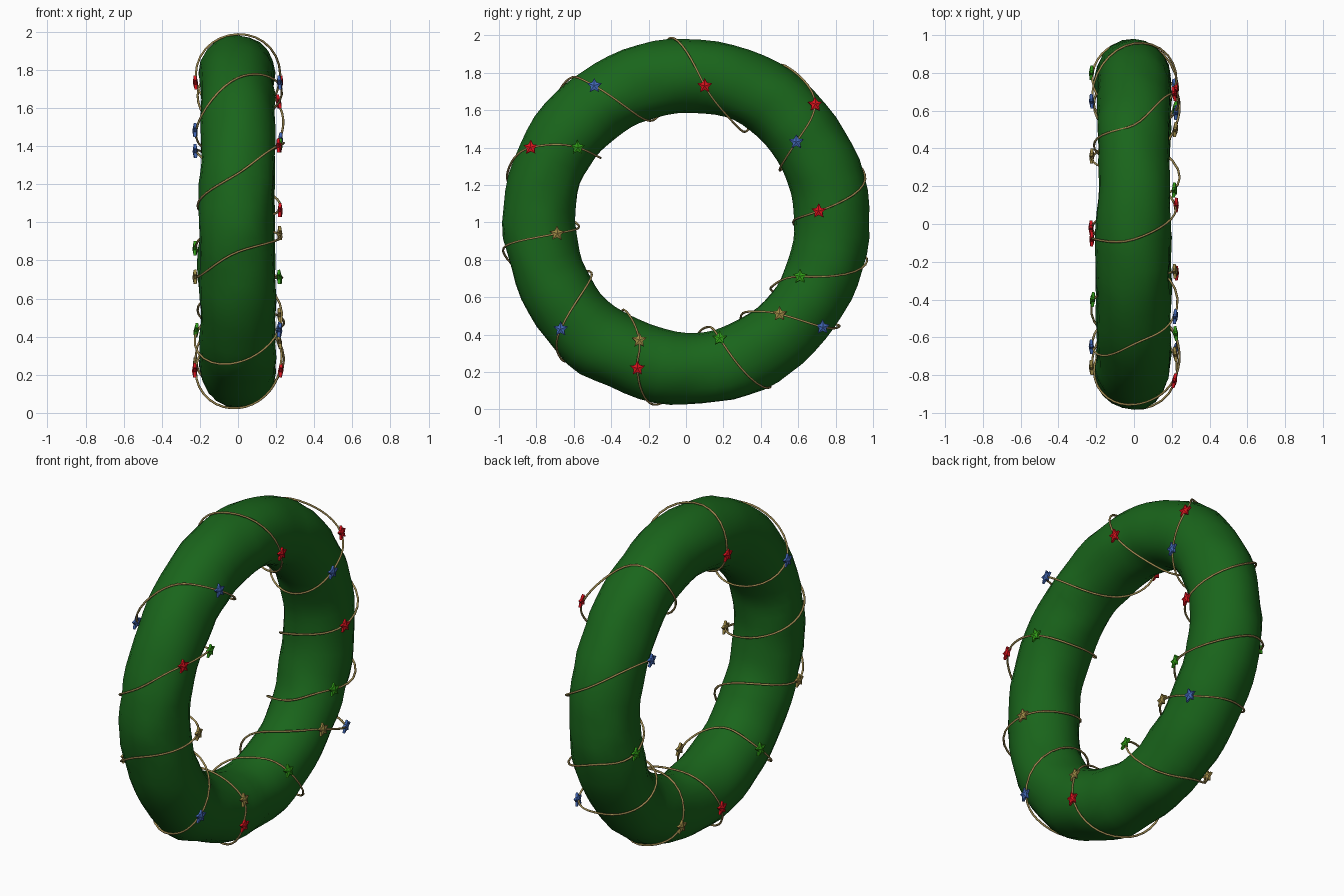
import bpy, bmesh, math
from mathutils import Vector, noise

if "Cube" in bpy.data.objects:
    bpy.data.objects.remove(bpy.data.objects["Cube"])

RING = 0.785      # radius of the ring centreline
CENTRE = 1.0      # height of the ring centre
WIRE_R = 0.212    # default distance of the wire from the tube centre


def material(name, rgb):
    m = bpy.data.materials.new(name)
    m.diffuse_color = (*rgb, 1)
    m.use_nodes = True
    m.node_tree.nodes["Principled BSDF"].inputs["Base Color"].default_value = m.diffuse_color
    return m


GREEN = material("leaf_green", (0.010, 0.130, 0.011))
WIRE = material("gold_wire", (0.34, 0.25, 0.08))
COLOURS = {
    "r": material("red", (0.70, 0.006, 0.012)),
    "b": material("blue", (0.055, 0.14, 0.48)),
    "g": material("bright_green", (0.03, 0.34, 0.008)),
    "o": material("gold", (0.34, 0.25, 0.06)),
}


def on_ring(theta, phi, r):
    rho = RING + r * math.cos(phi)
    return Vector((r * math.sin(phi), rho * math.cos(theta), CENTRE + rho * math.sin(theta)))


# Lumpy wreath body
bpy.ops.mesh.primitive_torus_add(major_segments=72, minor_segments=20, major_radius=RING,
                                 minor_radius=0.194, location=(0, 0, 0))
body = bpy.context.object
body.name = "wreath_body"
for v in body.data.vertices:
    p = Vector((v.co.z, v.co.x, v.co.y))
    core = Vector((0, p.y, p.z)).normalized() * RING
    n = (p - core).normalized()
    lump = 0.018 * noise.noise(p * 2.6) + 0.013 * noise.noise(p * 6 + Vector((5, 2, 9)))
    v.co = p + n * lump + Vector((0, 0, CENTRE))
body.data.materials.append(GREEN)
body.data.polygons.foreach_set("use_smooth", [True] * len(body.data.polygons))

# Windings: outer angle, stars on the +x side, inner angle, star on the -x side
windings = [
    (94.7, [("r", .10, 1.73)], 58, None),
    (58, [("r", .69, 1.63), ("b", .59, 1.43)], 29, ("b", .65, 1.37)),
    (15, [("r", .71, 1.06)], 0, ("g", .80, .86)),
    (-12, [("g", .61, .71)], -38, None),
    (-34, [("b", .73, .44), ("o", .50, .51)], -58, ("o", .36, .25)),
    (-63, [("g", .18, .38)], -80, ("r", -.02, .22)),
    (-100, [("r", -.26, .22), ("o", -.25, .37)], -125, ("g", -.40, .43)),
    (-132, [("b", -.67, .43)], -152, ("o", -.76, .71)),
    (-171, [("o", -.69, .94)], -178, None),
    (-195, [("r", -.83, 1.40), ("g", -.58, 1.40)], -217, ("b", -.65, 1.48)),
    (-230, [("b", -.49, 1.73)], -252, ("r", -.08, 1.73)),
]


def star_mesh():
    """Five-pointed star, thin, with a slightly raised middle, facing x."""
    bm = bmesh.new()
    rim = []
    for side in (-1, 1):
        ring = []
        for i in range(10):
            a = math.pi / 2 + i * math.pi / 5
            r = 0.041 if i % 2 == 0 else 0.021
            ring.append(bm.verts.new((side * 0.007, r * math.cos(a), r * math.sin(a))))
        tip = bm.verts.new((side * 0.014, 0, 0))
        for i in range(10):
            bm.faces.new((ring[i], ring[(i + 1) % 10], tip))
        rim.append(ring)
    for i in range(10):
        j = (i + 1) % 10
        bm.faces.new((rim[0][i], rim[0][j], rim[1][j], rim[1][i]))
    bmesh.ops.recalc_face_normals(bm, faces=bm.faces)
    me = bpy.data.meshes.new("star")
    bm.to_mesh(me)
    bm.free()
    me.materials.append(None)
    return me


STAR = star_mesh()
count = 0


def place_star(star, near, turn, side):
    """Adds a star and returns the wire control (theta, phi, r) through it."""
    global count
    colour, y, z = star
    count += 1
    theta = math.atan2(z - CENTRE, y)
    while theta - near > math.pi:
        theta -= 2 * math.pi
    while theta - near < -math.pi:
        theta += 2 * math.pi
    d = math.hypot(y, z - CENTRE) - RING
    x = 0.222 - abs(d) * 0.1
    ob = bpy.data.objects.new(f"star_{count}", STAR)
    ob.location = (side * (x + 0.006), y, z)
    # lean the star a little with the surface it rests on
    lean = Vector((side, 1.6 * d * math.cos(theta), 1.6 * d * math.sin(theta)))
    ob.rotation_euler = Vector((side, 0, 0)).rotation_difference(lean).to_euler()
    bpy.context.collection.objects.link(ob)
    ob.material_slots[0].link = "OBJECT"
    ob.material_slots[0].material = COLOURS[colour]
    phi = math.acos(d / math.hypot(d, x))
    if side < 0:
        phi = 2 * math.pi - phi
    return Vector((theta, turn + phi, math.hypot(d, x)))


# Stars and wire controls in ring coordinates
ctrl = []
for k, (outer, front, inner, back) in enumerate(windings):
    turn = 2 * math.pi * k
    a, b = math.radians(outer), math.radians(inner)
    ctrl.append(Vector((a, turn, WIRE_R - 0.007)))
    for s in front:
        ctrl.append(place_star(s, a, turn, 1))
    ctrl.append(Vector((b, turn + math.pi, WIRE_R)))
    if back:
        ctrl.append(place_star(back, b, turn, -1))
    else:
        nxt = math.radians(windings[k + 1][0])
        ctrl.append(Vector(((b + nxt) / 2, turn + 1.5 * math.pi, WIRE_R)))

# Wire spiral: smooth closed path through the controls
full = Vector((-2 * math.pi, 2 * math.pi * len(windings), 0))
ext = [ctrl[-1] - full] + ctrl + [ctrl[0] + full, ctrl[1] + full]
points = []
for i in range(1, len(ctrl) + 1):
    p0, p1, p2, p3 = ext[i - 1:i + 3]
    for s in range(8):
        t = s / 8
        q = 0.5 * (2 * p1 + (p2 - p0) * t + (2 * p0 - 5 * p1 + 4 * p2 - p3) * t ** 2
                   + (3 * p1 - p0 - 3 * p2 + p3) * t ** 3)
        points.append(on_ring(*q))
curve = bpy.data.curves.new("wire_spiral", "CURVE")
curve.dimensions = "3D"
curve.bevel_depth = 0.006
curve.bevel_resolution = 1
spline = curve.splines.new("POLY")
spline.points.add(len(points) - 1)
for sp, p in zip(spline.points, points):
    sp.co = (*p, 1)
spline.use_cyclic_u = True
spline.use_smooth = True
curve.materials.append(WIRE)
bpy.context.collection.objects.link(bpy.data.objects.new("wire_spiral", curve))
